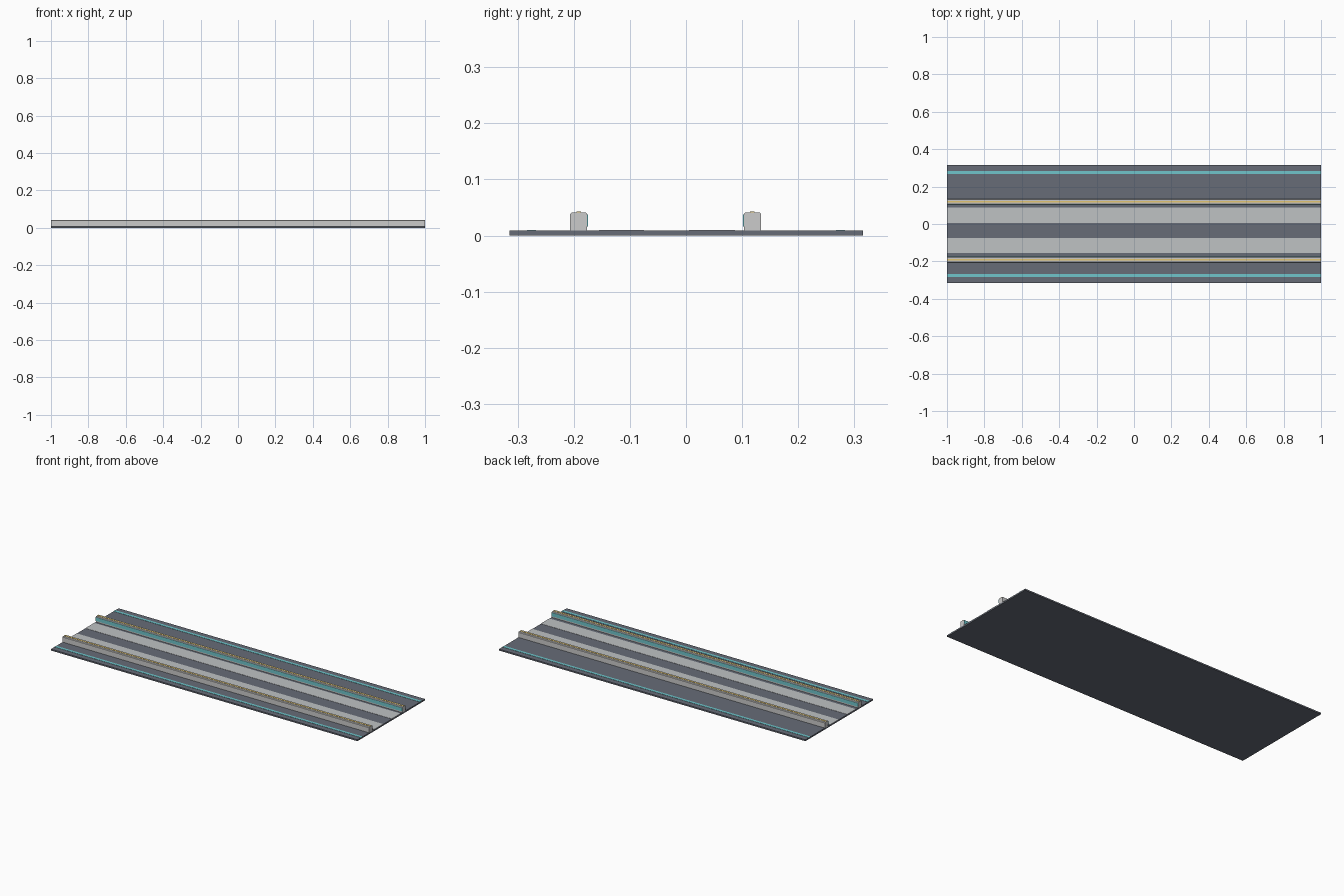
import bpy, bmesh

if "Cube" in bpy.data.objects:
    bpy.data.objects.remove(bpy.data.objects["Cube"])


def material(name, rgb):
    m = bpy.data.materials.new(name)
    m.diffuse_color = (*rgb, 1)
    m.use_nodes = True
    m.node_tree.nodes["Principled BSDF"].inputs["Base Color"].default_value = m.diffuse_color
    return m


slate = material("slate", (0.135, 0.15, 0.185))
pale = material("pale_grey", (0.52, 0.54, 0.55))
white = material("light_grey", (0.62, 0.64, 0.65))
teal = material("teal", (0.16, 0.56, 0.60))
gold = material("gold", (0.75, 0.55, 0.16))


def extrude(name, profile, mat):
    """Sweep a (y, z) profile along the full length in x."""
    bm = bmesh.new()
    face = bm.faces.new([bm.verts.new((-1, y, z)) for y, z in profile])
    out = bmesh.ops.extrude_face_region(bm, geom=[face])
    verts = [v for v in out["geom"] if isinstance(v, bmesh.types.BMVert)]
    bmesh.ops.translate(bm, verts=verts, vec=(2, 0, 0))
    bmesh.ops.recalc_face_normals(bm, faces=bm.faces)
    me = bpy.data.meshes.new(name)
    bm.to_mesh(me)
    bm.free()
    me.materials.append(mat)
    ob = bpy.data.objects.new(name, me)
    bpy.context.collection.objects.link(ob)
    return ob


def bar(name, y0, y1, z0, z1, mat):
    return extrude(name, [(y0, z0), (y1, z0), (y1, z1), (y0, z1)], mat)


# Road deck
bar("deck", -0.315, 0.315, 0, 0.0085, slate)

# Pale lanes and thin teal edge lines
bar("lane_front", -0.155, -0.075, 0.007, 0.0098, pale)
bar("lane_back", 0.005, 0.087, 0.007, 0.0098, pale)
for label, y in (("front", -0.275), ("back", 0.275)):
    bar("edge_line_" + label, y - 0.008, y + 0.008, 0.007, 0.0098, teal)

# Low barriers with chamfered tops, teal inner strip and gold cap line
for label, y, inward in (("front", -0.1915, 1), ("back", 0.1185, -1)):
    h, c = 0.0155, 0.003
    extrude("barrier_" + label,
            [(y - h, 0.007), (y + h, 0.007), (y + h, 0.041 - c), (y + h - c, 0.041),
             (y - h + c, 0.041), (y - h, 0.041 - c)], white)
    a, b = sorted((y + inward * (h - 0.002), y + inward * (h + 0.0012)))
    bar("inner_strip_" + label, a, b, 0.016, 0.037, teal)
    bar("cap_line_" + label, y - 0.004, y + 0.004, 0.039, 0.0425, gold)
